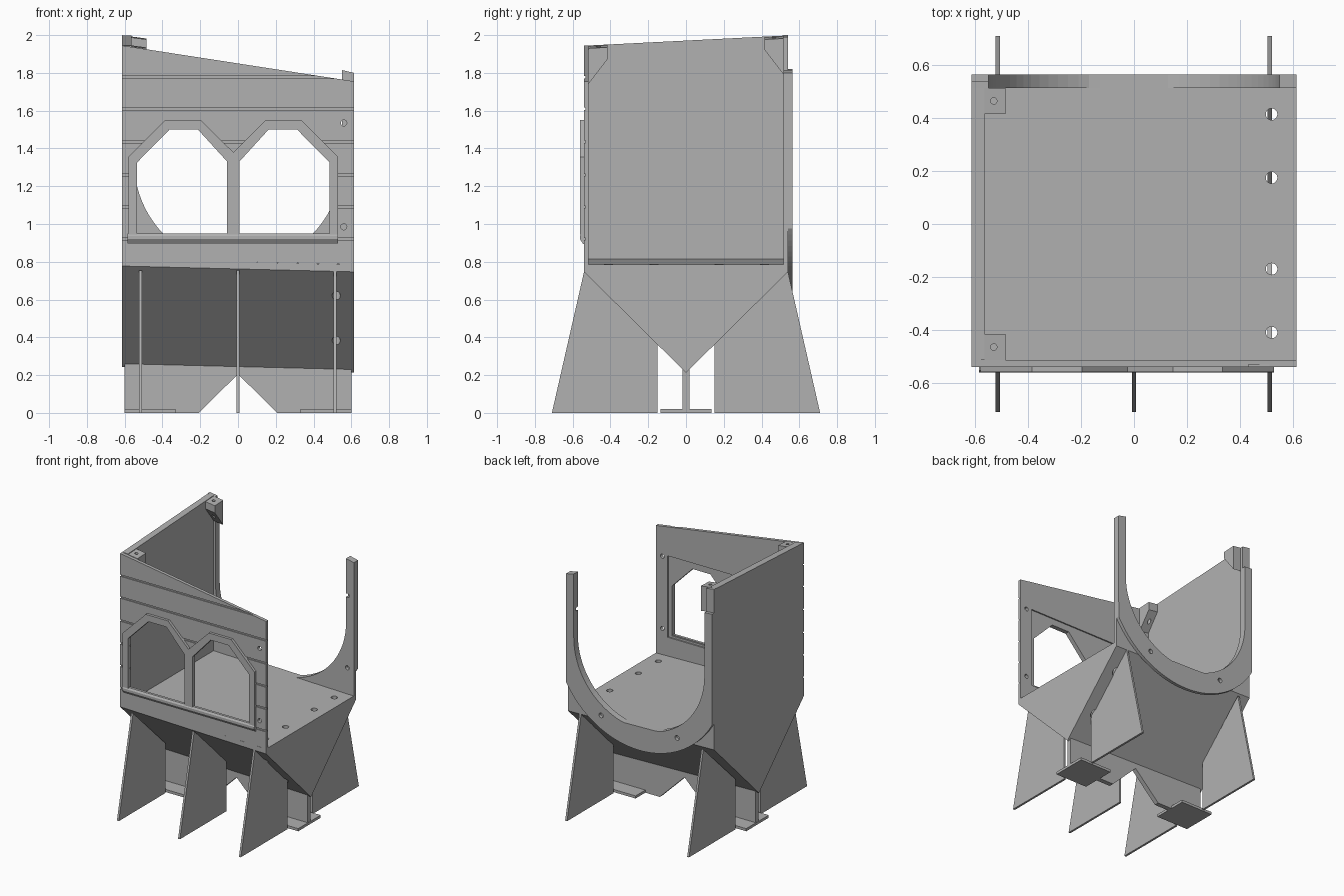
import bpy, bmesh, math
from mathutils import Vector

if "Cube" in bpy.data.objects:
    bpy.data.objects.remove(bpy.data.objects["Cube"], do_unlink=True)

GREY = (0.44, 0.44, 0.44, 1)
mat = bpy.data.materials.new("plain grey")
mat.use_nodes = True
mat.diffuse_color = GREY
mat.node_tree.nodes["Principled BSDF"].inputs["Base Color"].default_value = GREY

HALF = 0.615      # half width in x
TILT = 0.025      # fall of the floor towards +x


def prism(name, pts, axis, a, b, shear=0.0):
    """Extrude a 2D outline along an axis; shear drops z as x grows."""
    place = {"x": lambda p, t: Vector((t, p[0], p[1])),
             "y": lambda p, t: Vector((p[0], t, p[1])),
             "z": lambda p, t: Vector((p[0], p[1], t))}[axis]
    bm = bmesh.new()
    ends = [[bm.verts.new(place(p, t)) for p in pts] for t in (a, b)]
    bm.faces.new(ends[0])
    bm.faces.new(ends[1])
    n = len(pts)
    for i in range(n):
        j = (i + 1) % n
        bm.faces.new((ends[0][i], ends[0][j], ends[1][j], ends[1][i]))
    for v in bm.verts:
        v.co.z -= shear * v.co.x
    bmesh.ops.recalc_face_normals(bm, faces=bm.faces)
    mesh = bpy.data.meshes.new(name)
    bm.to_mesh(mesh)
    bm.free()
    mesh.materials.append(mat)
    ob = bpy.data.objects.new(name, mesh)
    bpy.context.collection.objects.link(ob)
    return ob


def rect(x0, x1, y0, y1):
    return [(x0, y0), (x1, y0), (x1, y1), (x0, y1)]


def disc(x, y, r, n=20):
    return [(x + r * math.cos(i * math.tau / n), y + r * math.sin(i * math.tau / n))
            for i in range(n)]


def cut(ob, cutters):
    """Subtract the cutters, bake the result and remove them."""
    for c in cutters:
        c.hide_render = True
        m = ob.modifiers.new("cut", "BOOLEAN")
        m.operation, m.solver, m.object = "DIFFERENCE", "EXACT", c
    bpy.context.view_layer.update()
    baked = bpy.data.meshes.new_from_object(
        ob.evaluated_get(bpy.context.evaluated_depsgraph_get()))
    ob.modifiers.clear()
    ob.data = baked
    for c in cutters:
        bpy.data.objects.remove(c, do_unlink=True)


# V-shaped body with the floor on top and vertical drain holes
body = prism("hopper_body", [(-0.54, 0.80), (-0.54, 0.762), (0, 0.228), (0.54, 0.762),
                             (0.54, 0.80)], "x", -HALF, HALF, TILT)
cut(body, [prism("drain", disc(0.52, y, 0.022), "z", 0, 1.2)
           for y in (-0.41, -0.17, 0.175, 0.415)])

# Front wall: sloped top, plank grooves, inner recess and two windows
MID = -0.025


def window(side):
    return [(MID + side * x, z) for x, z in
            ((0.032, 0.945), (0.032, 1.33), (0.187, 1.5), (0.338, 1.5),
             (0.51, 1.325), (0.51, 0.945))]


def window_cutters():
    return [prism("window_cutter", window(s), "y", -0.7, -0.4) for s in (-1, 1)]


wall = prism("front_wall", [(-HALF, 0.815), (HALF, 0.785), (HALF, 1.755), (-HALF, 1.945)],
             "y", -0.54, -0.515)
cutters = window_cutters()
cutters += [prism("groove", rect(-0.7, 0.7, z - 0.006, z + 0.006), "y", -0.6, -0.532)
            for z in (0.92, 1.09, 1.26, 1.435, 1.61, 1.777)]
cutters += [prism("bolt_hole", disc(0.56, z, 0.016), "y", -0.6, -0.45) for z in (0.985, 1.535)]
cutters.append(prism("recess", rect(-0.565, 0.515, 0.93, 1.55), "y", -0.525, -0.45))
cut(wall, cutters)

# Raised window surround and sill
half = [(0.555, 0.945), (0.555, 1.355), (0.36, 1.55), (0.172, 1.55)]
outline = ([(MID + x, z) for x, z in half] + [(MID, 1.38)]
           + [(MID - x, z) for x, z in reversed(half)])
frame = prism("window_surround", outline, "y", -0.56, -0.533)
cut(frame, window_cutters())
prism("window_sill", [(-0.533, 0.895), (-0.545, 0.895), (-0.562, 0.92), (-0.562, 0.937),
                      (-0.553, 0.95), (-0.533, 0.95)], "x", MID - 0.56, MID + 0.555)

# Tall side wall and its two drilled corner brackets
prism("side_wall", [(-0.515, 0.815), (0.515, 0.815), (0.515, 1.997), (-0.515, 1.945)],
      "x", -HALF, -0.565)
for name, pts, y in (
        ("front_bracket", [(-0.515, 1.68), (-0.415, 1.81), (-0.415, 1.872), (-0.515, 1.867)], -0.465),
        ("back_bracket", [(0.515, 1.73), (0.415, 1.86), (0.415, 1.914), (0.515, 1.919)], 0.465)):
    bracket = prism(name, pts, "x", -0.565, -0.485, 0.13)
    cut(bracket, [prism("screw_hole", disc(-0.53, y, 0.012), "z", 1.5, 2.2)])

# Round back opening: an inner wall and an outer plate with a curved lower edge
ARC_Z = 1.33


def arc(r, a0, a1, n=40):
    return [(r * math.cos(t), ARC_Z + r * math.sin(t)) for t in
            (math.radians(a0 + (a1 - a0) * i / n) for i in range(n + 1))]


opening = [(x, max(z, 0.80 - TILT * x)) for x, z in arc(0.55, 0, -180)]
right_top = [(HALF, 1.80), (0.55, 1.815)]
back = prism("back_wall", [(-HALF, 0.785), (HALF, 0.76)] + right_top + opening
             + [(-0.55, 1.99), (-HALF, 2.0)], "y", 0.515, 0.54)
cut(back, [prism("bolt_hole", disc(0.56, z, 0.016), "y", 0.45, 0.6) for z in (0.985, 1.535)])
plate = prism("back_plate", right_top + opening + [(-0.55, 1.815), (-HALF, 1.82)]
              + arc(0.71, -150, -30), "y", 0.54, 0.565)
cut(plate, [prism("bolt_hole", disc(x, 0.80, 0.018), "y", 0.541, 0.7) for x in (-0.32, 0.32)])

# Fin-shaped legs: three in front, two behind
for side, name, xs in ((-1, "front_leg", (-0.515, 0, 0.513)), (1, "back_leg", (-0.515, 0.513))):
    for x in xs:
        prism(name, [(side * y, z) for y, z in
                     ((0.71, 0), (0.538, 0.755), (0.15, 0.38), (0.15, 0))],
              "x", x - 0.008, x + 0.008)

# Central web under the body with a triangular gap, and flat feet
for s, name in ((-1, "right"), (1, "left")):
    prism(name + "_web", [(s * x, z) for x, z in
                          ((0, 0.205), (0, 0.245), (0.60, 0.245 - s * 0.015),
                           (0.60, 0), (0.208, 0))], "y", -0.018, 0.018)
    prism(name + "_foot", rect(min(s * 0.33, s * 0.602), max(s * 0.33, s * 0.602),
                               -0.135, 0.135), "z", 0, 0.02)
